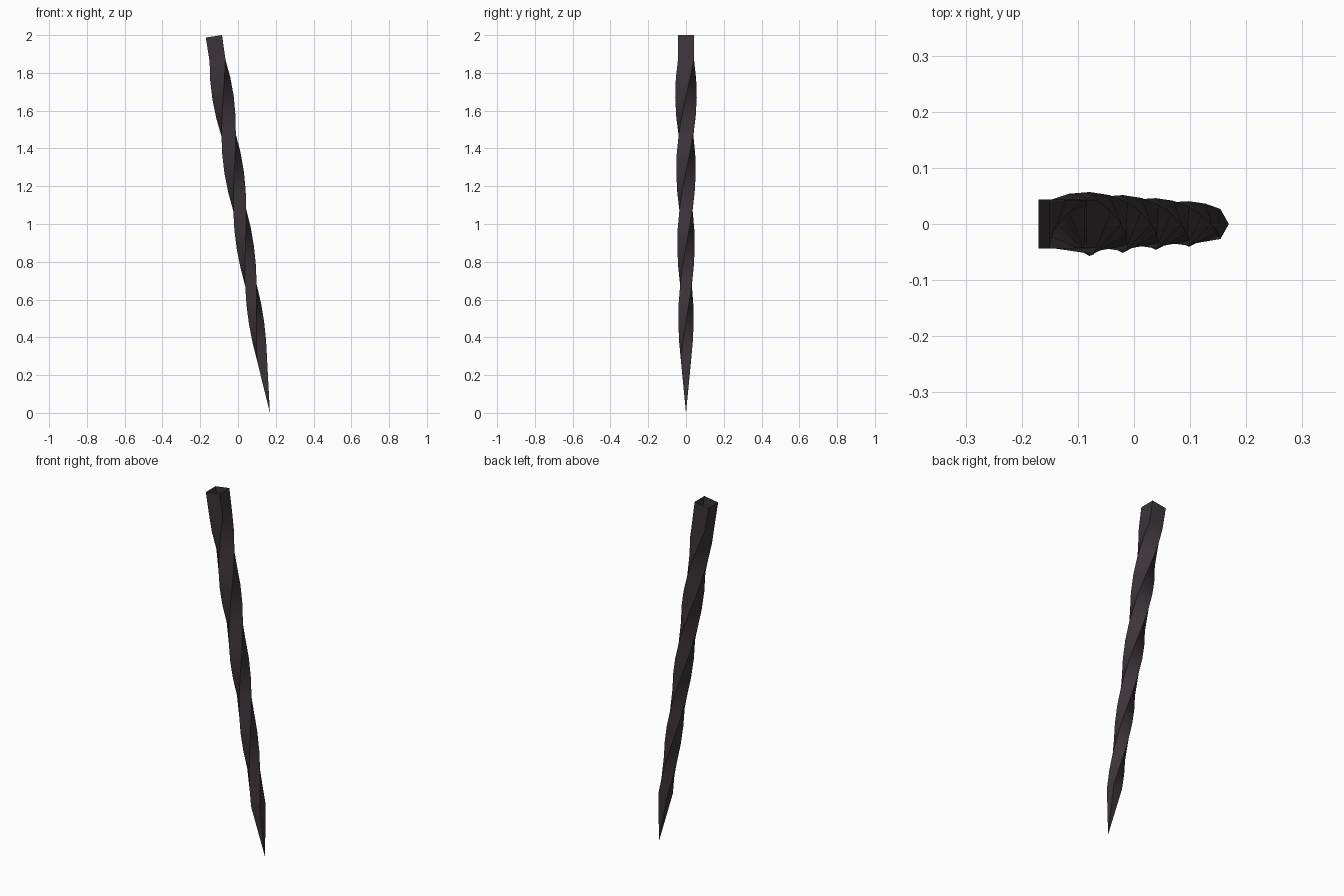
import bpy, bmesh, math
from mathutils import Vector

if "Cube" in bpy.data.objects:
    bpy.data.objects.remove(bpy.data.objects["Cube"])

# Leaning axis of the spike, from the open top to the tip
TOP = Vector((-0.1275, 0, 1.9937))
TIP = Vector((0.169, 0, 0))
AXIS = (TIP - TOP).normalized()
SIDE = Vector((0, 1, 0))
FRONT = SIDE.cross(AXIS).normalized()
if FRONT.x < 0:
    FRONT = -FRONT

TWIST_START, TWIST_END, STEPS = 0.064, 0.86, 16

mat = bpy.data.materials.new("dark iron")
mat.diffuse_color = (0.045, 0.036, 0.042, 1)
mat.use_nodes = True
mat.node_tree.nodes["Principled BSDF"].inputs["Base Color"].default_value = mat.diffuse_color

bm = bmesh.new()


def ring(t, angle):
    """Square cross-section at fraction t along the axis."""
    r = 0.0615 - 0.0275 * t
    c = TOP.lerp(TIP, t)
    verts = []
    for k in range(4):
        a = math.radians(45 + 90 * k) - angle
        verts.append(bm.verts.new(c + r * (math.cos(a) * FRONT + math.sin(a) * SIDE)))
    return verts


# Straight collar, then one full turn of twist
rings = [ring(0, 0)]
for i in range(STEPS + 1):
    f = i / STEPS
    rings.append(ring(TWIST_START + f * (TWIST_END - TWIST_START), f * math.tau))
for a, b in zip(rings, rings[1:]):
    for k in range(4):
        n = (k + 1) % 4
        bm.faces.new((a[k], b[k], b[n], a[n]))

# Straight pyramid point
tip = bm.verts.new(TIP)
for k in range(4):
    bm.faces.new((rings[-1][k], tip, rings[-1][(k + 1) % 4]))

bmesh.ops.recalc_face_normals(bm, faces=bm.faces)
mesh = bpy.data.meshes.new("twisted_spike")
bm.to_mesh(mesh)
bm.free()
mesh.materials.append(mat)
obj = bpy.data.objects.new("twisted_spike", mesh)
bpy.context.collection.objects.link(obj)
bpy.context.view_layer.objects.active = obj
obj.select_set(True)
bpy.ops.object.shade_smooth_by_angle(angle=math.radians(40))
